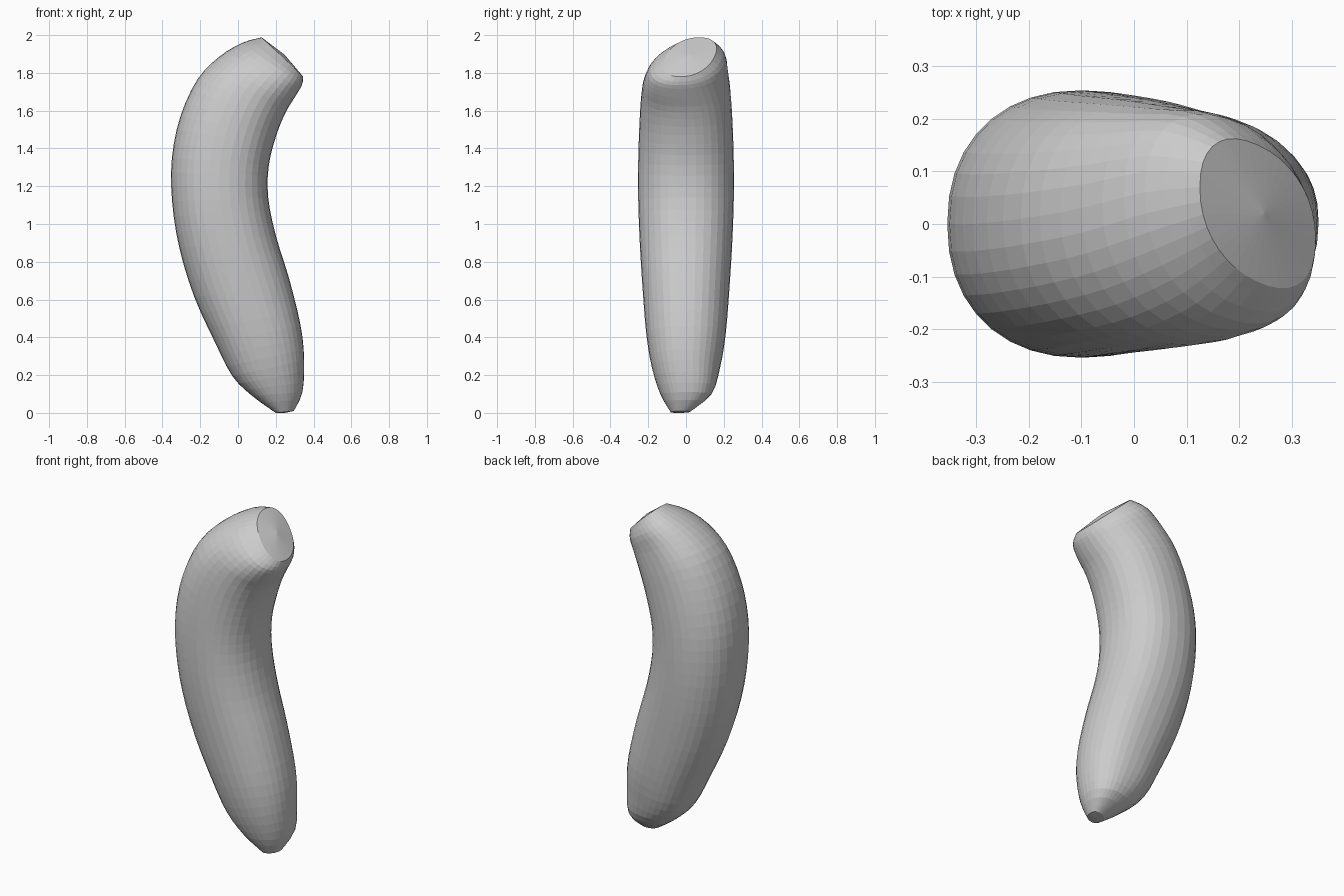
import bpy, bmesh, math
from mathutils import Vector

if "Cube" in bpy.data.objects:
    bpy.data.objects.remove(bpy.data.objects["Cube"])

# Sections along the curved body:
# outer x, outer z, inner x, inner z, half depth, y centre, y shift of outer edge
SECTIONS = [
    (0.20, 0.010, 0.295, 0.02, 0.05, -0.03, -0.01),
    (0.075, 0.10, 0.341, 0.12, 0.135, 0.00, -0.01),
    (-0.03, 0.205, 0.350, 0.29, 0.18, 0.00, 0.0),
    (-0.12, 0.38, 0.332, 0.47, 0.21, 0.00, 0.0),
    (-0.23, 0.62, 0.271, 0.72, 0.23, 0.00, 0.0),
    (-0.31, 0.88, 0.200, 0.95, 0.245, 0.00, 0.0),
    (-0.349, 1.13, 0.160, 1.15, 0.253, 0.00, 0.0),
    (-0.350, 1.36, 0.163, 1.32, 0.253, 0.00, 0.0),
    (-0.305, 1.58, 0.203, 1.48, 0.247, 0.00, 0.0),
    (-0.215, 1.775, 0.252, 1.60, 0.237, 0.00, 0.01),
    (-0.10, 1.895, 0.300, 1.68, 0.22, 0.00, 0.03),
    (0.02, 1.968, 0.338, 1.745, 0.19, 0.01, 0.05),
    (0.125, 1.998, 0.345, 1.79, 0.13, 0.02, 0.05),
]
SIDES, STEPS = 36, 3


def spline(a, b, c, d, t):
    return tuple(0.5 * (2 * q + (r - p) * t + (2 * p - 5 * q + 4 * r - s) * t * t
                        + (3 * q - p - 3 * r + s) * t ** 3)
                 for p, q, r, s in zip(a, b, c, d))


def soft(v):
    # slightly squarer than an ellipse
    return math.copysign(abs(v) ** 0.9, v)


# Smoothly interpolated sections
rows = []
last = len(SECTIONS) - 1
for i in range(last):
    pts = [SECTIONS[min(max(i + k, 0), last)] for k in (-1, 0, 1, 2)]
    rows += [spline(*pts, j / STEPS) for j in range(STEPS)]
rows.append(SECTIONS[-1])

# Curved body
bm = bmesh.new()
rings = []
for ox, oz, ix, iz, depth, yc, shift in rows:
    ring = []
    for k in range(SIDES):
        a = 2 * math.pi * k / SIDES
        c, s = soft(math.cos(a)), soft(math.sin(a))
        ring.append(bm.verts.new(((ox + ix) / 2 + c * (ox - ix) / 2,
                                  yc + s * depth + c * shift,
                                  (oz + iz) / 2 + c * (oz - iz) / 2)))
    rings.append(ring)
for lo, hi in zip(rings, rings[1:]):
    for k in range(SIDES):
        n = (k + 1) % SIDES
        bm.faces.new((lo[k], lo[n], hi[n], hi[k]))

# Slightly domed end caps
for ring, bulge in ((rings[0], (0, 0, -0.005)), (rings[-1], (0.012, 0, 0.012))):
    centre = sum((v.co for v in ring), Vector()) / SIDES + Vector(bulge)
    tip = bm.verts.new(centre)
    for k in range(SIDES):
        bm.faces.new((ring[k], ring[(k + 1) % SIDES], tip))

bmesh.ops.recalc_face_normals(bm, faces=bm.faces)
low = min(v.co.z for v in bm.verts)
bmesh.ops.translate(bm, verts=bm.verts, vec=(0, 0, -low))
mesh = bpy.data.meshes.new("curved_body")
bm.to_mesh(mesh)
bm.free()
body = bpy.data.objects.new("curved_body", mesh)
bpy.context.collection.objects.link(body)
